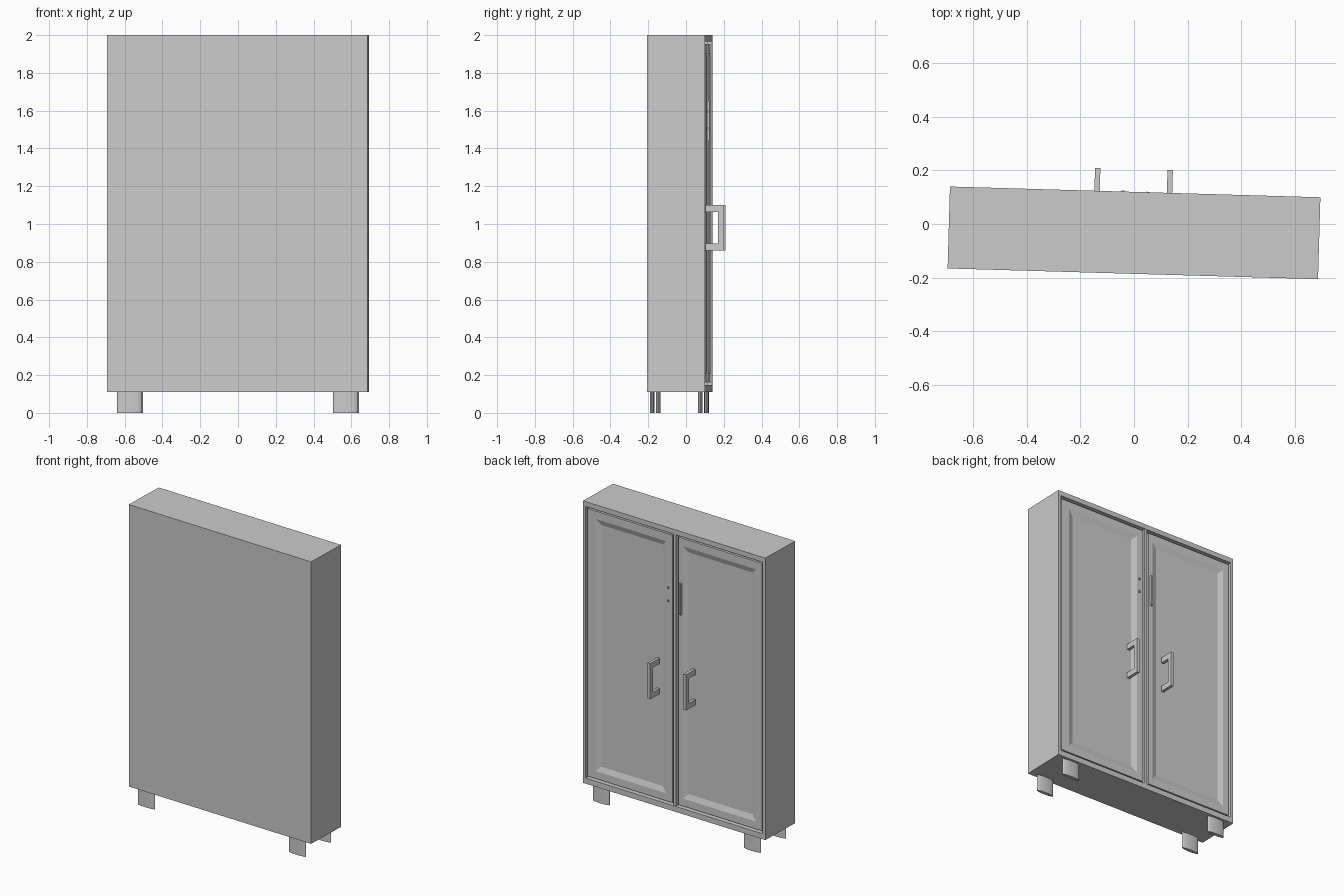
import bpy, bmesh, math
from mathutils import Matrix, Vector

if "Cube" in bpy.data.objects:
    bpy.data.objects.remove(bpy.data.objects["Cube"], do_unlink=True)

paint = bpy.data.materials.new("grey_paint")
paint.use_nodes = True
GREY = (0.6, 0.6, 0.6, 1)
paint.diffuse_color = GREY
paint.node_tree.nodes["Principled BSDF"].inputs["Base Color"].default_value = GREY

# The whole cabinet stands turned slightly about the vertical
TURN = Matrix.Translation((0, -0.033, 0)) @ Matrix.Rotation(math.radians(-1.66), 4, 'Z')
HALF_W, BACK = 0.69, 0.1525
BOTTOM, TOP = 0.11, 2.0
LIP = 0.05            # depth of the door recess
DOOR_FACE = BACK - 0.008


def finish(bm, name):
    bmesh.ops.recalc_face_normals(bm, faces=bm.faces)
    mesh = bpy.data.meshes.new(name)
    bm.to_mesh(mesh)
    bm.free()
    mesh.materials.append(paint)
    obj = bpy.data.objects.new(name, mesh)
    bpy.context.collection.objects.link(obj)
    obj.matrix_world = TURN
    return obj


def add_box(bm, lo, hi):
    lo, hi = Vector(lo), Vector(hi)
    size = Matrix.Diagonal((*(hi - lo), 1))
    return bmesh.ops.create_cube(bm, size=1, matrix=Matrix.Translation((lo + hi) / 2) @ size)


def box(name, lo, hi):
    bm = bmesh.new()
    add_box(bm, lo, hi)
    return finish(bm, name)


def ring(bm, x0, x1, z0, z1, y):
    return [bm.verts.new((x, y, z)) for x, z in ((x0, z0), (x1, z0), (x1, z1), (x0, z1))]


def bridge(bm, a, b):
    for i in range(4):
        j = (i + 1) % 4
        bm.faces.new((a[i], a[j], b[j], b[i]))


def nested_panel(name, rings):
    """Closed solid from a chain of rectangles, first and last capped."""
    bm = bmesh.new()
    loops = [ring(bm, *r) for r in rings]
    for a, b in zip(loops, loops[1:]):
        bridge(bm, a, b)
    bm.faces.new(loops[0])
    bm.faces.new(loops[-1])
    return finish(bm, name)


# Carcass with a recessed opening at the back
full = (-HALF_W, HALF_W, BOTTOM, TOP)
opening = (-HALF_W + 0.02, HALF_W - 0.02, 0.147, 1.967)
nested_panel("carcass", [(*full, -BACK), (*full, BACK), (*opening, BACK), (*opening, BACK - LIP)])

# Centre post between the doors
box("centre_post", (-0.012, BACK - LIP, 0.147), (0.008, BACK - 0.003, 1.967))


# Doors, each with a shallow sunken panel with sloping edges
def door(name, x0, x1, p0, p1):
    z0, z1 = 0.16, 1.953
    outer = (x0, x1, z0, z1)
    rim = (p0, p1, 0.21, 1.90)
    floor = (p0 + 0.035, p1 - 0.035, 0.245, 1.865)
    nested_panel(name, [(*outer, BACK - LIP), (*outer, DOOR_FACE), (*rim, DOOR_FACE),
                        (*floor, DOOR_FACE - 0.012)])


door("left_door", 0.018, 0.66, 0.065, 0.6)
door("right_door", -0.66, -0.028, -0.615, -0.06)

# Pull handles
for side, x in (("left", 0.128), ("right", -0.142)):
    bm = bmesh.new()
    out = BACK + 0.085
    add_box(bm, (x - 0.01, out - 0.03, 0.86), (x + 0.01, out, 1.10))
    for z in (0.86, 1.063):
        add_box(bm, (x - 0.01, DOOR_FACE - 0.004, z), (x + 0.01, out - 0.03, z + 0.037))
    finish(bm, side + "_handle")

# Lock plate and lock buttons
box("lock_plate", (-0.052, DOOR_FACE - 0.004, 1.44), (-0.04, BACK + 0.004, 1.65))
for i, z in enumerate((1.50, 1.59)):
    box("lock_button_%d" % (i + 1), (0.043, DOOR_FACE - 0.004, z), (0.053, BACK + 0.002, z + 0.012))

# Flattened oval feet
for x_name, x in (("left", 0.572), ("right", -0.572)):
    for y_name, y in (("front", -0.13), ("back", 0.125)):
        bm = bmesh.new()
        place = Matrix.Translation((x, y, BOTTOM / 2)) @ Matrix.Diagonal((0.064, 0.012, 1, 1))
        bmesh.ops.create_cone(bm, cap_ends=True, segments=24, radius1=1, radius2=1,
                              depth=BOTTOM, matrix=place)
        foot = finish(bm, "%s_%s_foot" % (y_name, x_name))
        bpy.ops.object.select_all(action='DESELECT')
        foot.select_set(True)
        bpy.context.view_layer.objects.active = foot
        bpy.ops.object.shade_smooth_by_angle(angle=math.radians(40))
